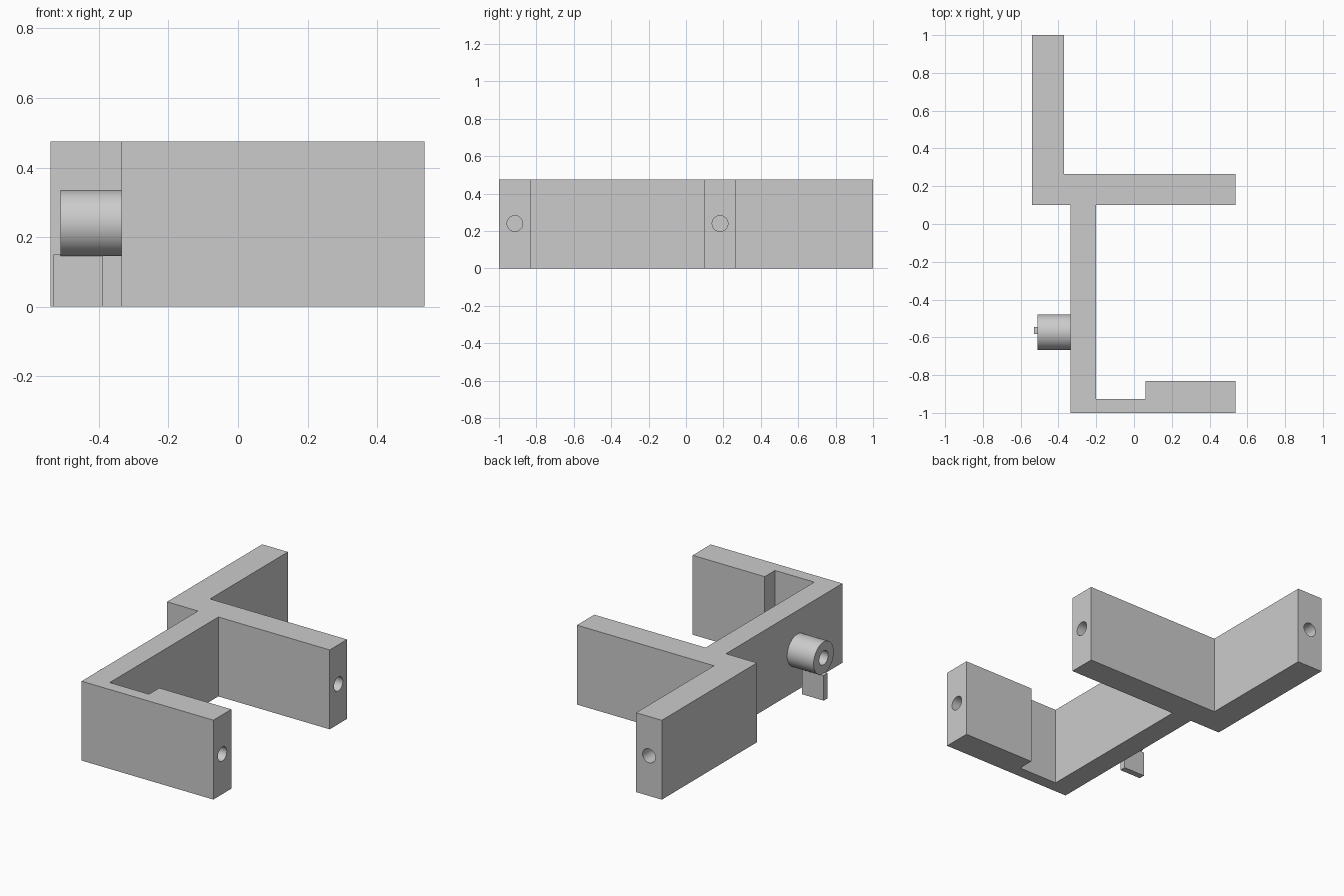
import bpy
import bmesh
from math import radians
from mathutils import Matrix, Vector

cube = bpy.data.objects.get("Cube")
if cube:
    bpy.data.objects.remove(cube, do_unlink=True)

HEIGHT = 0.475
MID = 0.24          # height of all round features
HOLE_R = 0.042

grey = bpy.data.materials.new("plain grey")
grey.use_nodes = True
colour = (0.6, 0.6, 0.6, 1)
grey.diffuse_color = colour
grey.node_tree.nodes["Principled BSDF"].inputs["Base Color"].default_value = colour


def finish(name, bm):
    bmesh.ops.recalc_face_normals(bm, faces=bm.faces)
    mesh = bpy.data.meshes.new(name)
    bm.to_mesh(mesh)
    bm.free()
    mesh.materials.append(grey)
    obj = bpy.data.objects.new(name, mesh)
    bpy.context.collection.objects.link(obj)
    return obj


def select(obj):
    bpy.ops.object.select_all(action='DESELECT')
    obj.select_set(True)
    bpy.context.view_layer.objects.active = obj


def rod(name, start, end, radius):
    """Cylinder running from start to end."""
    a, b = Vector(start), Vector(end)
    turn = (b - a).to_track_quat('Z', 'Y').to_matrix().to_4x4()
    bm = bmesh.new()
    bmesh.ops.create_cone(bm, cap_ends=True, segments=48, radius1=radius,
                          radius2=radius, depth=(b - a).length,
                          matrix=Matrix.Translation((a + b) / 2) @ turn)
    return finish(name, bm)


def drill(obj, start, end):
    """Cut a blind round hole, then discard the cutter."""
    cutter = rod("hole_cutter", start, end, HOLE_R)
    cutter.hide_render = True
    mod = obj.modifiers.new("hole", 'BOOLEAN')
    mod.operation = 'DIFFERENCE'
    mod.solver = 'EXACT'
    mod.object = cutter
    select(obj)
    bpy.ops.object.modifier_apply(modifier=mod.name)
    bpy.data.objects.remove(cutter, do_unlink=True)


def smooth(obj):
    select(obj)
    bpy.ops.object.shade_smooth_by_angle(angle=radians(30))


# Bracket body: plan outline pulled up to full height
outline = [(-0.335, -1), (0.537, -1), (0.537, -0.83), (0.06, -0.83),
           (0.06, -0.927), (-0.2, -0.927), (-0.2, 0.1), (0.537, 0.1),
           (0.537, 0.264), (-0.37, 0.264), (-0.37, 1), (-0.54, 1),
           (-0.54, 0.1), (-0.335, 0.1)]
bm = bmesh.new()
base = bm.faces.new([bm.verts.new((x, y, 0)) for x, y in outline])
top = bmesh.ops.extrude_face_region(bm, geom=[base])["geom"]
bmesh.ops.translate(bm, vec=(0, 0, HEIGHT),
                    verts=[v for v in top if isinstance(v, bmesh.types.BMVert)])
body = finish("bracket_body", bm)

# Screw holes in the ends of the three arms
for y in (-0.915, 0.182):
    drill(body, (0.6, y, MID), (0.25, y, MID))
drill(body, (-0.455, 1.1, MID), (-0.455, 0.7, MID))
smooth(body)

# Round boss on the outer side of the wall
BOSS_Y = -0.573
boss = rod("round_boss", (-0.51, BOSS_Y, MID), (-0.33, BOSS_Y, MID), 0.095)
drill(boss, (-0.6, BOSS_Y, MID), (-0.34, BOSS_Y, MID))
smooth(boss)

# Small flat tab hanging below the boss
bm = bmesh.new()
bmesh.ops.create_cube(bm, size=1, matrix=Matrix.Translation((-0.459, -0.563, 0.075))
                      @ Matrix.Diagonal((0.142, 0.037, 0.15, 1)))
finish("hanging_tab", bm)
